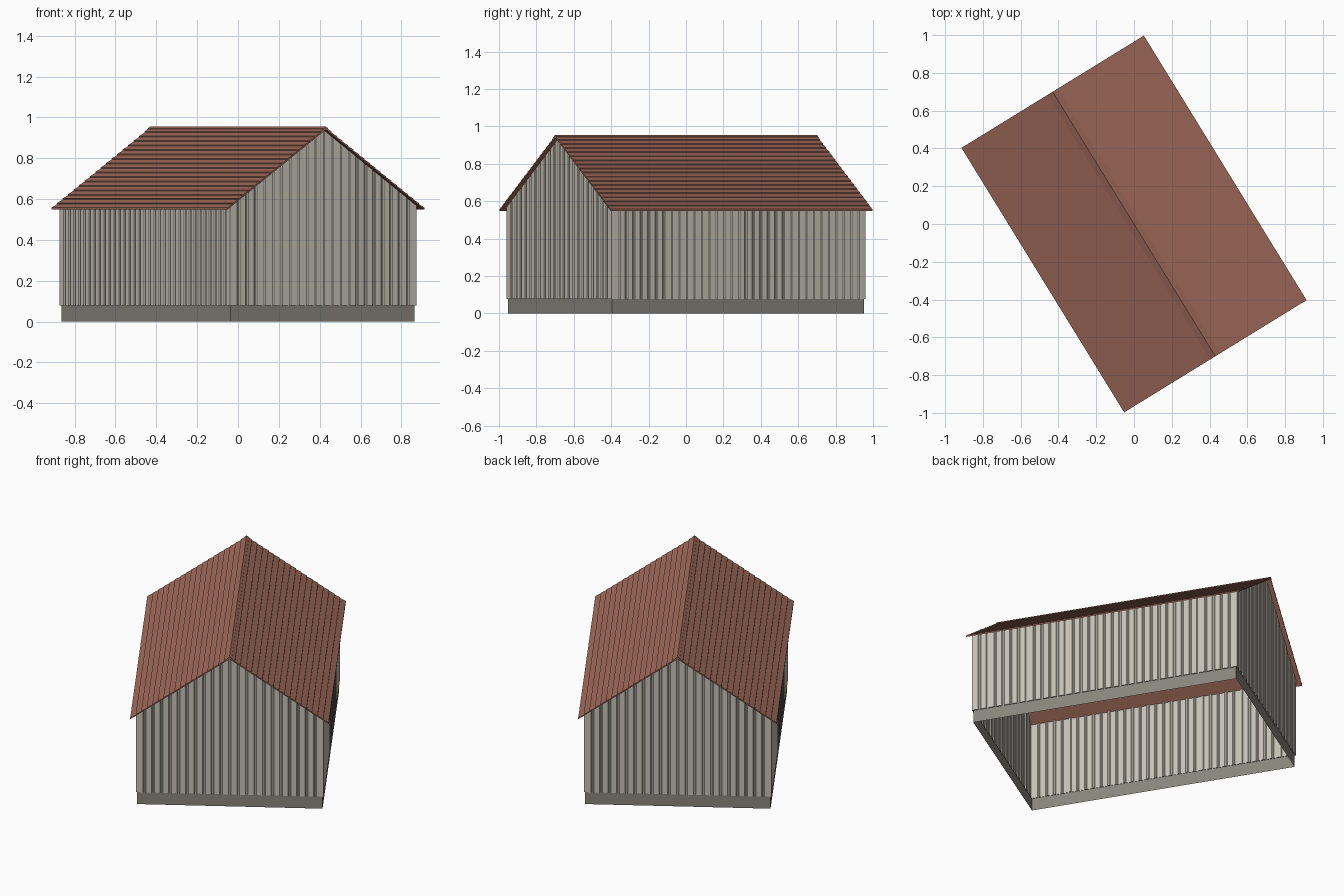
import bpy, math
from mathutils import Matrix

if "Cube" in bpy.data.objects:
    bpy.data.objects.remove(bpy.data.objects["Cube"])

ROT = Matrix.Rotation(math.radians(31.6), 4, 'Z')
HW, HL = 0.567, 0.822          # roof half width / half length
RIDGE, EAVE = 0.952, 0.558
SLOPE = (RIDGE - EAVE) / HW


def material(name, color):
    m = bpy.data.materials.new(name)
    m.diffuse_color = (*color, 1)
    m.use_nodes = True
    m.node_tree.nodes["Principled BSDF"].inputs["Base Color"].default_value = m.diffuse_color
    return m


def make(name, verts, faces, mat):
    me = bpy.data.meshes.new(name)
    me.from_pydata(verts, [], faces)
    me.transform(ROT)
    me.materials.append(mat)
    ob = bpy.data.objects.new(name, me)
    bpy.context.collection.objects.link(ob)
    return ob


def sheet(name, loop, z0, top, mat):
    """Upright wall sheet following a closed plan outline."""
    n = len(loop)
    verts = [(x, y, z0) for x, y in loop] + [(x, y, top(x)) for x, y in loop]
    faces = [(i, (i + 1) % n, n + (i + 1) % n, n + i) for i in range(n)]
    return make(name, verts, faces, mat)


def prism(name, profile, half, mat):
    """Closed x-z profile extruded along the ridge."""
    n = len(profile)
    verts = [(x, s * half, z) for s in (-1, 1) for x, z in profile]
    faces = [(i, (i + 1) % n, n + (i + 1) % n, n + i) for i in range(n)]
    faces += [tuple(reversed(range(n))), tuple(range(n, 2 * n))]
    return make(name, verts, faces, mat)


wall_mat = material("wall_paint", (0.56, 0.53, 0.46))
base_mat = material("base_stone", (0.25, 0.235, 0.2))
roof_mat = material("roof_red", (0.34, 0.14, 0.1))

# foundation skirt
bw, bl = 0.53, 0.79
sheet("foundation", [(-bw, -bl), (bw, -bl), (bw, bl), (-bw, bl)], 0,
      lambda x: 0.078, base_mat)


# board walls: grooved outline, tops follow the gable
def boards(length, count, depth):
    """Points (along, inset) for one wall run, narrow grooves between boards."""
    p, pts = length / count, [(0, 0)]
    for i in range(1, count):
        c = i * p
        pts += [(c - p * .17, 0), (c - p * .08, depth),
                (c + p * .08, depth), (c + p * .17, 0)]
        if abs(c - length / 2) < 1e-6:      # exact gable peak
            pts.insert(-2, (c, depth))
    return pts


ww, wl, groove = 0.536, 0.797, 0.005
loop = []
for (ox, oy), (dx, dy), length, count in [
        ((-ww, -wl), (1, 0), 2 * ww, 22), ((ww, -wl), (0, 1), 2 * wl, 34),
        ((ww, wl), (-1, 0), 2 * ww, 22), ((-ww, wl), (0, -1), 2 * wl, 34)]:
    loop += [(ox + a * dx - d * dy, oy + a * dy + d * dx)
             for a, d in boards(length, count, groove)]
sheet("board_walls", loop, 0.078, lambda x: RIDGE - 0.012 - abs(x) * SLOPE, wall_mat)
n = len(loop)
# narrow ledge joining the walls to the foundation
make("wall_ledge", [(x, y, 0.078) for x, y in loop] +
     [(x * 0.985, y * 0.99, 0.078) for x, y in loop],
     [(i, n + i, n + (i + 1) % n, (i + 1) % n) for i in range(n)], wall_mat)

# stepped roof courses
rows, step = 18, 0.005
side = []
for i in range(rows):
    a, b = HW * i / rows, HW * (i + 1) / rows
    side += [(a, RIDGE - a * SLOPE - step), (b, RIDGE - b * SLOPE)]
side[0] = (0, RIDGE)
outline = [(-x, z) for x, z in reversed(side[1:])] + side
outline += [(HW, EAVE - 0.010), (0, RIDGE - 0.012), (-HW, EAVE - 0.010)]
prism("roof", outline[::-1], HL, roof_mat)

# ridge cap
c = 0.013
prism("ridge_cap", [(-c, RIDGE - c * SLOPE - 0.004), (0, RIDGE - 0.004),
                    (c, RIDGE - c * SLOPE - 0.004), (c, RIDGE - c * SLOPE + 0.003),
                    (0, RIDGE + 0.003), (-c, RIDGE - c * SLOPE + 0.003)], HL, roof_mat)
